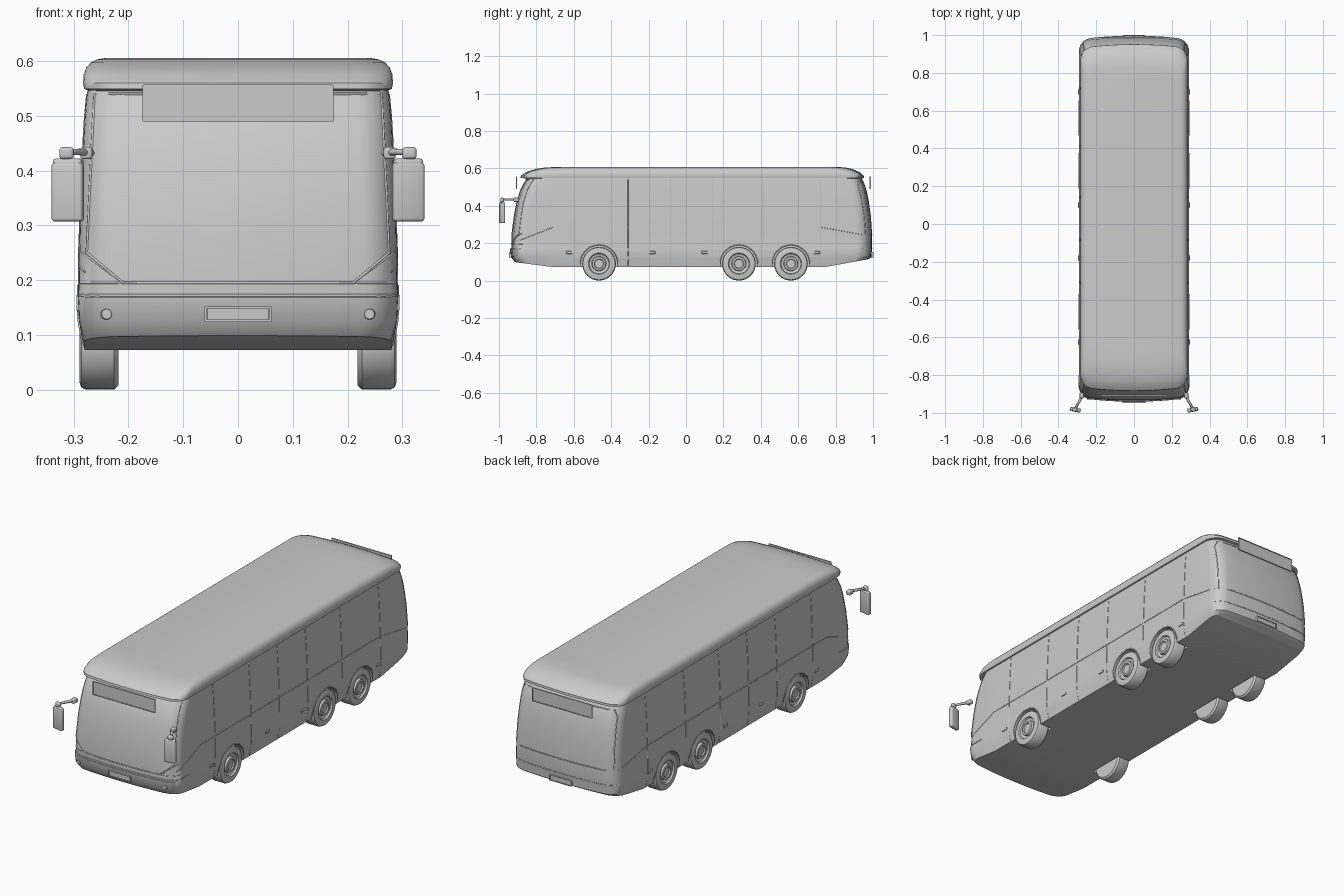
import bpy, bmesh, math
from mathutils import Vector, Matrix
from mathutils.bvhtree import BVHTree

if "Cube" in bpy.data.objects:
    bpy.data.objects.remove(bpy.data.objects["Cube"])

def make(name, bm, angle=35):
    bmesh.ops.recalc_face_normals(bm, faces=bm.faces)
    me = bpy.data.meshes.new(name)
    bm.to_mesh(me)
    bm.free()
    ob = bpy.data.objects.new(name, me)
    bpy.context.collection.objects.link(ob)
    smooth(ob, angle)
    return ob

def smooth(ob, angle=35):
    bpy.ops.object.select_all(action='DESELECT')
    ob.select_set(True)
    bpy.context.view_layer.objects.active = ob
    bpy.ops.object.shade_smooth_by_angle(angle=math.radians(angle))

def box(name, c, size, bevel=0.0, rot=None):
    bm = bmesh.new()
    bmesh.ops.create_cube(bm, size=1)
    bmesh.ops.scale(bm, vec=size, verts=bm.verts)
    if bevel:
        bmesh.ops.bevel(bm, geom=bm.edges[:], offset=bevel, segments=3, profile=0.5, affect='EDGES')
    if rot:
        bmesh.ops.rotate(bm, matrix=rot, verts=bm.verts)
    bmesh.ops.translate(bm, vec=c, verts=bm.verts)
    return make(name, bm)

def tube(name, pts, r, cyclic=False):
    cu = bpy.data.curves.new(name, 'CURVE')
    cu.dimensions = '3D'
    cu.bevel_depth, cu.bevel_resolution, cu.use_fill_caps = r, 1, True
    sp = cu.splines.new('POLY')
    sp.points.add(len(pts) - 1)
    for p, q in zip(sp.points, pts):
        p.co = (*q, 1)
    sp.use_cyclic_u = cyclic
    ob = bpy.data.objects.new(name, cu)
    bpy.context.collection.objects.link(ob)
    return ob

def plan(hw, yf, yr, ys, r=0.06, bow=0.02):
    """Closed bowed outline with rounded corners, mirrored in x, from front centre to rear centre."""
    half = [((hw - r) * i / 4, yf) for i in range(4)]
    for i in range(8):
        a = math.pi / 2 * i / 7
        half.append((hw - r + r * math.sin(a), yf + r - r * math.cos(a)))
    half = [(x, y + bow * (x / hw) ** 2) for x, y in half]
    half += [(hw, y) for y in ys]
    rear = [((hw - r) * i / 4, yr) for i in range(4)]
    for i in range(8):
        a = math.pi / 2 * i / 7
        rear.append((hw - r + r * math.sin(a), yr - r + r * math.cos(a)))
    half += [(x, y - bow * (x / hw) ** 2) for x, y in reversed(rear)]
    return half + [(-x, y) for x, y in half[-2:0:-1]]

def loft(rings, ys, lift=lambda y: 0):
    bm = bmesh.new()
    loops = []
    for k, (z, hw, yf, yr) in enumerate(rings):
        loops.append([bm.verts.new((x, y, z + (lift(y) if k == 0 else 0)))
                      for x, y in plan(hw, yf, yr, ys)])
    n = len(loops[0])
    for a, b in zip(loops, loops[1:]):
        for i in range(n):
            bm.faces.new((a[i], a[(i + 1) % n], b[(i + 1) % n], b[i]))
    for lp in (loops[0], loops[-1]):
        for i in range(n // 2):
            q = [lp[i], lp[i + 1], lp[-i - 1], lp[-i]] if i else [lp[0], lp[1], lp[-1]]
            bm.faces.new(list(dict.fromkeys(q)))
    return bm

# Lower body shell with rising ends underneath
lift = lambda y: max(0, (-0.71 - y) * 0.13, (y - 0.74) * 0.18)
bm = loft([(0.072, .280, -.915, .975), (0.125, .290, -.936, .992), (0.168, .292, -.941, .994),
           (0.175, .291, -.933, .995), (0.25, .290, -.933, .995), (0.35, .287, -.92, .988),
           (0.42, .284, -.906, .978), (0.48, .281, -.888, .966), (0.52, .278, -.868, .953),
           (0.555, .274, -.845, .935)], (-.71, 0, .74), lift)
tree = BVHTree.FromBMesh(bm)
body = make("body_shell", bm)

# Roof cap with overhanging rim
make("roof", loft([(.545, .268, -.85, .935), (.549, .281, -.885, .952), (.56, .283, -.883, .951),
                   (.575, .282, -.863, .935), (.588, .277, -.833, .91), (.597, .269, -.80, .887),
                   (.603, .257, -.765, .86), (.606, .24, -.72, .83)], (-.6, 0, .7)), 40)

# Wheel arches cut out of the shell
AXLES, WZ = (-.465, .283, .561), .09
turn = Matrix.Rotation(math.pi / 2, 4, 'Y')
bm = bmesh.new()
for y in AXLES:
    for s in (-1, 1):
        bmesh.ops.create_cone(bm, cap_ends=True, segments=40, radius1=.098, radius2=.098, depth=.2,
                              matrix=Matrix.Translation((s * .31, y, WZ)) @ turn)
cutter = make("arch_cutter", bm)
cutter.hide_render = True
mod = body.modifiers.new("arches", 'BOOLEAN')
mod.object, mod.operation, mod.solver = cutter, 'DIFFERENCE', 'EXACT'
bpy.context.view_layer.objects.active = body
bpy.ops.object.modifier_apply(modifier="arches")
bpy.data.objects.remove(cutter)
smooth(body)

# Surface-following trim lines
def side(s, y, z):
    return tree.ray_cast(Vector((s, y, z)), Vector((-s, 0, 0)))[0]

def end(e, x, z):
    return tree.ray_cast(Vector((x, 2 * e, z)), Vector((0, -e, 0)))[0]

def trim(name, hit, key, pts, r=.0018, cyclic=False, n=8):
    path = pts + pts[:1] if cyclic else pts
    out = []
    for (a, b), (c, d) in zip(path, path[1:]):
        out += [hit(key, a + (c - a) * i / n, b + (d - b) * i / n) for i in range(n)]
    if not cyclic:
        out.append(hit(key, *path[-1]))
    return tube(name, [p for p in out if p], r, cyclic)

# Wheels: lathed tyre, rim and hub
PROFILE = [(.218, 0), (.218, .082), (.226, .09), (.278, .09), (.286, .086), (.289, .078), (.289, .057),
           (.281, .053), (.276, .039), (.287, .036), (.289, .026), (.283, .023), (.283, 0)]
def wheel(name, s, y):
    bm = bmesh.new()
    vs = [bm.verts.new((s * x, 0, r)) for x, r in PROFILE]
    es = [bm.edges.new(p) for p in zip(vs, vs[1:])]
    bmesh.ops.spin(bm, geom=vs + es, cent=(0, 0, 0), axis=(1, 0, 0), angle=math.tau, steps=40,
                   use_duplicate=False)
    bmesh.ops.remove_doubles(bm, verts=bm.verts, dist=1e-5)
    bmesh.ops.translate(bm, vec=(0, y, WZ), verts=bm.verts)
    make(name, bm, 30)

for s, tag in ((-1, "left"), (1, "right")):
    for i, y in enumerate(AXLES):
        wheel(f"wheel_{tag}_{i}", s, y)
        arc = [(y + .0995 * math.cos(a), WZ + .0995 * math.sin(a))
               for a in (math.pi * k / 24 for k in range(25))]
        trim(f"arch_lip_{tag}_{i}", side, s, arc, .003, n=1)
    # Side panel seams, belt line and marker lamps
    for i, y in enumerate((-.595, -.31, -.085, .14, .415, .72)):
        low = .19 if i == 4 else .08
        trim(f"panel_seam_{tag}_{i}", side, s, [(y, low), (y, .54)])
    trim(f"belt_line_{tag}", side, s, [(-.89, .215), (-.71, .285), (.72, .285), (.945, .245)], .002)
    trim(f"bumper_seam_{tag}", side, s, [(-.87, .172), (-.80, .172)], .002)
    for i, y in enumerate((-.625, -.18, .10, .70)):
        box(f"side_marker_{tag}_{i}", side(s, y, .15), (.008, .032, .014), .003)
    # Fog lamp
    bm = bmesh.new()
    p = end(-1, s * .24, .138)
    bmesh.ops.create_cone(bm, cap_ends=True, segments=16, radius1=.011, radius2=.009, depth=.01,
                          matrix=Matrix.Translation(p) @ Matrix.Rotation(math.pi / 2, 4, 'X'))
    make(f"fog_lamp_{tag}", bm)
    # Headlight diagonal
    trim(f"headlight_edge_{tag}", end, -1, [(s * .288, .195), (s * .21, .195), (s * .284, .25)], .002)
    # Mirror: arm, joints and tilted housing
    tube(f"mirror_arm_{tag}", [(s * .268, -.895, .432), (s * .285, -.93, .434), (s * .313, -.982, .434),
                               (s * .313, -.983, .40)], .007)
    box(f"mirror_mount_{tag}", (s * .277, -.908, .432), (.022, .03, .022), .005)
    box(f"mirror_joint_{tag}", (s * .313, -.983, .432), (.026, .018, .022), .006)
    tilt = Matrix.Rotation(s * math.radians(12), 3, 'Z')
    box(f"mirror_housing_{tag}", (s * .311, -.983, .361), (.058, .022, .108), .006, tilt)
    box(f"mirror_cap_{tag}", (s * .311, -.983, .412), (.054, .018, .02), .006, tilt)

# Windscreen and rear window outlines
trim("windscreen_frame", end, -1, [(-.262, .54), (.262, .54), (.276, .25), (.21, .195), (-.21, .195),
                                   (-.276, .25)], .0025, True, 16)
trim("rear_window_frame", end, 1, [(-.25, .53), (.25, .53), (.265, .50), (.272, .245), (-.272, .245),
                                   (-.265, .50)], .0025, True, 16)
trim("front_bumper_seam", end, -1, [(-.285, .172), (.285, .172)], .003, n=30)
trim("rear_bumper_seam", end, 1, [(-.285, .172), (.285, .172)], .002, n=30)

# Destination signs and number plates
for e, tag, y, w in ((-1, "front", -.905, .345), (1, "rear", .983, .33)):
    box(f"{tag}_sign_panel", (0, y, .523), (w, .005, .067))
    for z in (.491, .555):
        box(f"{tag}_sign_edge", (0, y + e * .002, z), (w, .006, .004))
    for x in (-w / 2, w / 2):
        box(f"{tag}_sign_edge", (x, y + e * .002, .523), (.004, .006, .067))
    p = end(e, 0, .138)
    box(f"{tag}_plate", (0, p.y + e * .002, .138), (.112, .008, .02))
    for z in (.126, .150):
        box(f"{tag}_plate_frame", (0, p.y + e * .003, z), (.122, .012, .004))
    for x in (-.059, .059):
        box(f"{tag}_plate_frame", (x, p.y + e * .003, .138), (.004, .012, .026))
